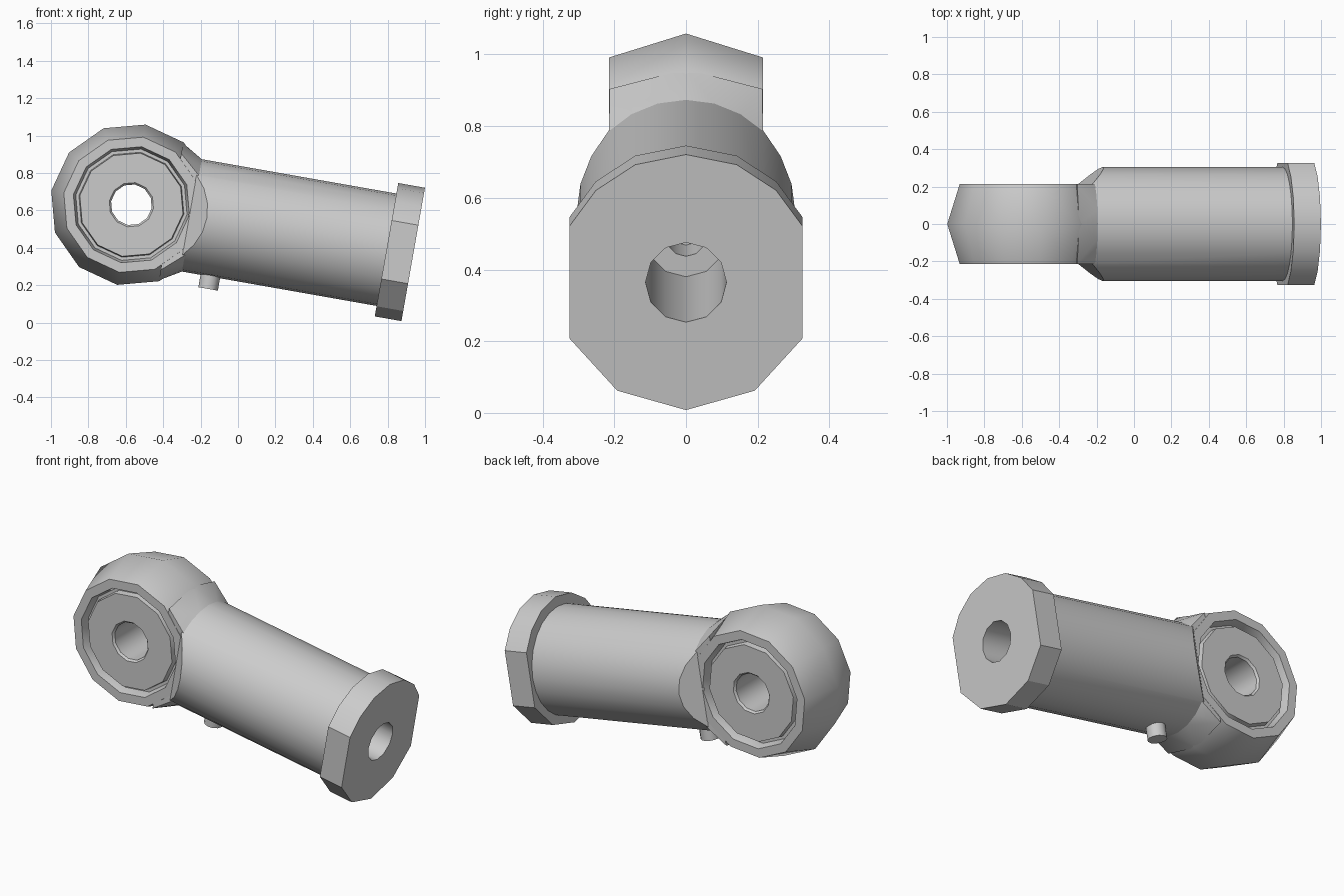
import bpy, bmesh, math
from mathutils import Matrix, Vector

cube = bpy.data.objects.get("Cube")
if cube:
    bpy.data.objects.remove(cube)

# one plain metal colour
steel = bpy.data.materials.new("light_steel")
steel.use_nodes = True
GREY = (0.6, 0.6, 0.6, 1)
steel.diffuse_color = GREY
steel.node_tree.nodes["Principled BSDF"].inputs["Base Color"].default_value = GREY

# shared frame: origin at the eye centre, local x runs down the shank
FRAME = Matrix.Translation((-0.57, 0, 0.63)) @ Matrix.Rotation(math.radians(10), 4, 'Y')
EVEN = [90 + i * 30 for i in range(12)]


def finish(name, bm, angle):
    bmesh.ops.recalc_face_normals(bm, faces=bm.faces)
    mesh = bpy.data.meshes.new(name)
    bm.to_mesh(mesh)
    bm.free()
    mesh.materials.append(steel)
    ob = bpy.data.objects.new(name, mesh)
    bpy.context.collection.objects.link(ob)
    ob.matrix_world = FRAME
    bpy.ops.object.select_all(action='DESELECT')
    ob.select_set(True)
    bpy.context.view_layer.objects.active = ob
    bpy.ops.object.shade_smooth_by_angle(angle=math.radians(angle))
    return ob


def ring(axis, radius, pos, angles=EVEN):
    """Points of a ring around the local x, y or z axis."""
    pts = []
    for a in angles:
        c, s = radius * math.cos(math.radians(a)), radius * math.sin(math.radians(a))
        pts.append({'X': (pos, c, s), 'Y': (c, pos, s), 'Z': (c, s, pos)}[axis])
    return pts


def loft(rings, closed=False, cap_start=False, cap_end=False):
    """Join rings of equal length with quads."""
    bm = bmesh.new()
    loops = [[bm.verts.new(p) for p in r] for r in rings]
    n = len(loops[0])
    pairs = list(zip(loops, loops[1:])) + ([(loops[-1], loops[0])] if closed else [])
    for a, b in pairs:
        for i in range(n):
            j = (i + 1) % n
            bm.faces.new((a[i], a[j], b[j], b[i]))
    if cap_start:
        bm.faces.new(loops[0])
    if cap_end:
        bm.faces.new(loops[-1])
    return bm


def lathe_both_sides(profile):
    """Closed ring about y: half profile of (radius, y), mirrored front to back."""
    full = profile + [(r, -y) for r, y in reversed(profile)]
    return loft([ring('Y', r, y) for r, y in full], closed=True)


# eye housing: twelve sides with a central ridge and recessed lip
half = [(0.367, 0.215), (0.315, 0.215), (0.302, 0.165)]
outline = [(0.435, 0)] + half + [(r, -y) for r, y in reversed(half)]
finish("eye_housing", loft([ring('Y', r, y) for r, y in outline], closed=True), 40)

# bearing insert with a chamfered through hole
finish("bearing_insert", lathe_both_sides(
    [(0.304, 0.165), (0.285, 0.165), (0.28, 0.2), (0.12, 0.2), (0.11, 0.188)]), 31)

# shank: round bar with a flat chamfer on each side next to the eye
fine = [i * 15 for i in range(24)]
bm = loft([ring('X', 0.305, t, fine) for t in (0.31, 1.39)], cap_start=True)
for side in (-1, 1):
    cut = bmesh.ops.bisect_plane(
        bm, geom=bm.verts[:] + bm.edges[:] + bm.faces[:], dist=1e-5,
        plane_co=(0.316, side * 0.215, 0), plane_no=Vector((-0.69, side * 0.72, 0)),
        clear_outer=True)
    edges = [e for e in cut["geom_cut"] if isinstance(e, bmesh.types.BMEdge)]
    bmesh.ops.edgeloop_fill(bm, edges=edges)
finish("shank", bm, 31)

# shoulders blending the eye into the shank, above and below
for name, s in (("upper_shoulder", 1), ("lower_shoulder", -1)):
    bm = bmesh.new()
    pts = [(0.215, 0, 0.372)]
    for y in (-0.213, 0.213):
        pts += [(0.215, y, 0.316), (0.215, y, 0.24), (0.318, y, 0.18)]
    pts += [p for p in ring('X', 0.304, 0.33, fine) if p[2] > 0.2 and abs(p[1]) < 0.22]
    for x, y, z in pts:
        bm.verts.new((x, y, s * z))
    bmesh.ops.convex_hull(bm, input=bm.verts)
    finish(name, bm, 35)

# end collar: round on top, two side flats, faceted below, with a stepped bore
left = [67, 46, 26, -26, -58]
angles = [90] + [180 - a for a in left] + [270] + list(reversed(left))
rings = [ring('X', 0.3, 1.385), ring('X', 0.362, 1.385, angles),
         ring('X', 0.362, 1.53, angles)]
rings += [ring('X', r, t) for r, t in ((0.113, 1.53), (0.113, 0.8), (0.055, 0.8), (0.055, 0.62))]
finish("end_collar", loft(rings, cap_end=True), 31)

# grease nipple under the shank
bm = loft([[(x + 0.482, y, z) for x, y, z in ring('Z', 0.053, w)] for w in (-0.27, -0.372)],
          cap_start=True, cap_end=True)
finish("grease_nipple", bm, 31)
